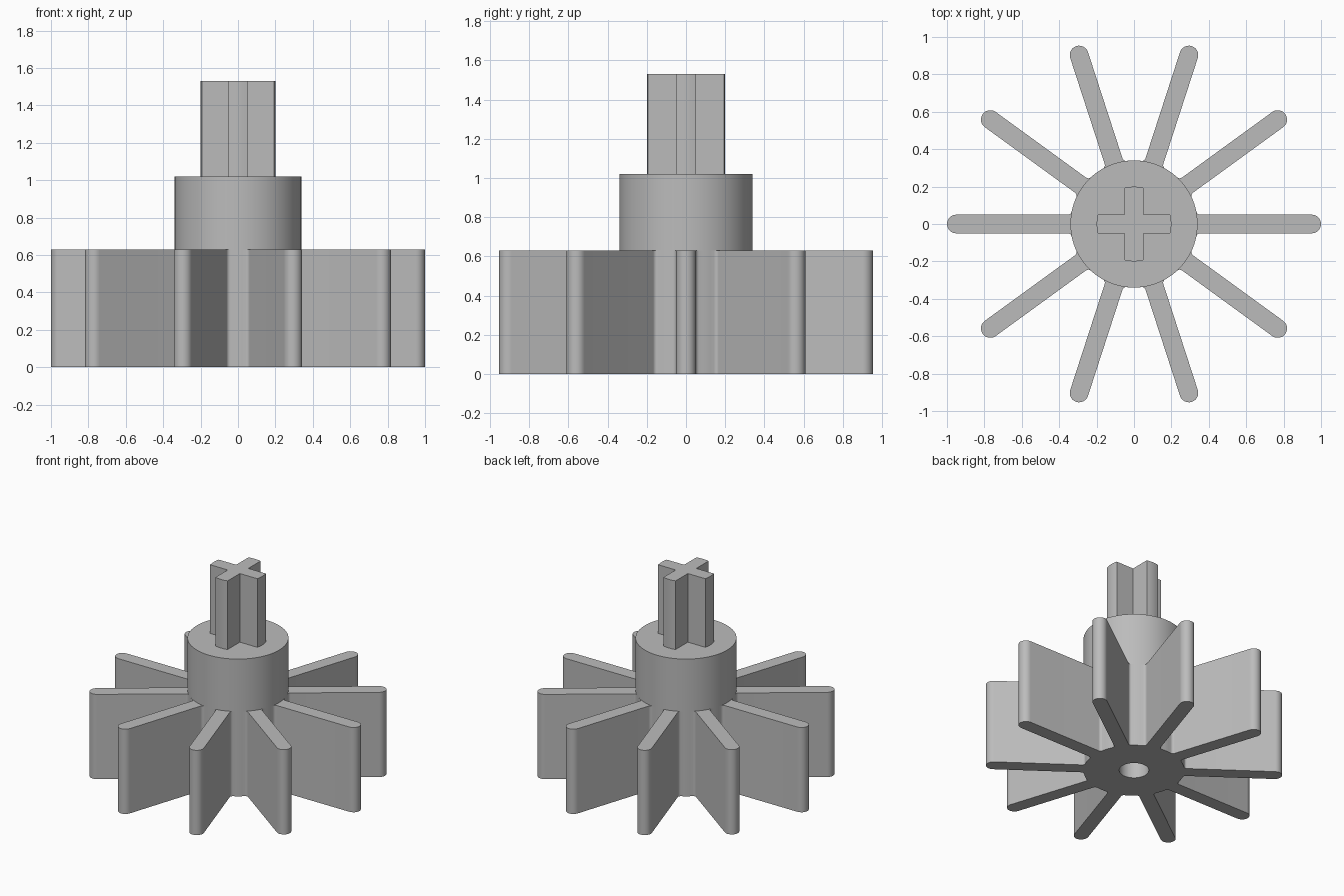
import bpy, bmesh, math
from mathutils import Vector, Matrix

if "Cube" in bpy.data.objects:
    bpy.data.objects.remove(bpy.data.objects["Cube"], do_unlink=True)

HUB_R, FIN_R, FIN_HALF, FILLET, BORE_R = 0.34, 1.0, 0.05, 0.02, 0.1
FIN_TOP, HUB_TOP, SHAFT_TOP = 0.63, 1.02, 1.53
FINS = 10

grey = bpy.data.materials.new("plain grey")
grey.use_nodes = True
colour = (0.5, 0.5, 0.5, 1)
grey.diffuse_color = colour
grey.node_tree.nodes["Principled BSDF"].inputs["Base Color"].default_value = colour


def arc(cx, cy, radius, start, end, steps):
    angles = [start + (end - start) * i / steps for i in range(steps + 1)]
    return [Vector((cx + radius * math.cos(a), cy + radius * math.sin(a))) for a in angles]


def repeat_around(points, count):
    result = []
    for i in range(count):
        turn = Matrix.Rotation(math.tau * i / count, 2)
        result += [turn @ p for p in points]
    return result


def prism(name, outline, bottom, top):
    bm = bmesh.new()
    face = bm.faces.new([bm.verts.new((p.x, p.y, bottom)) for p in outline])
    new = bmesh.ops.extrude_face_region(bm, geom=[face])["geom"]
    raised = [v for v in new if isinstance(v, bmesh.types.BMVert)]
    bmesh.ops.translate(bm, verts=raised, vec=(0, 0, top - bottom))
    bmesh.ops.recalc_face_normals(bm, faces=bm.faces)
    mesh = bpy.data.meshes.new(name)
    bm.to_mesh(mesh)
    bm.free()
    mesh.materials.append(grey)
    obj = bpy.data.objects.new(name, mesh)
    bpy.context.collection.objects.link(obj)
    return obj


def select_only(obj):
    bpy.ops.object.select_all(action='DESELECT')
    obj.select_set(True)
    bpy.context.view_layer.objects.active = obj


def circle(radius, sides):
    return arc(0, 0, radius, 0, math.tau, sides)[:-1]


# One fin with a rounded tip, filleted roots and the hub arc to the next fin
fy = FIN_HALF + FILLET
fx = math.sqrt((HUB_R + FILLET) ** 2 - fy ** 2)
lean = math.atan2(fy, fx)
right_root = arc(fx, -fy, FILLET, math.pi - lean, math.pi / 2, 4)
tip = arc(FIN_R - FIN_HALF, 0, FIN_HALF, -math.pi / 2, math.pi / 2, 12)
left_root = arc(fx, fy, FILLET, -math.pi / 2, lean - math.pi, 4)
hub_arc = arc(0, 0, HUB_R, lean, math.tau / FINS - lean, 4)[1:-1]
finned_base = prism("finned_base",
                    repeat_around(right_root + tip + left_root + hub_arc, FINS), 0, FIN_TOP)

# Round bore in the underside
cutter = prism("bore_cutter", circle(BORE_R, 48), -0.1, FIN_TOP + 0.1)
cutter.hide_render = True
cut = finned_base.modifiers.new("bore", 'BOOLEAN')
cut.operation = 'DIFFERENCE'
cut.solver = 'EXACT'
cut.object = cutter
select_only(finned_base)
bpy.ops.object.modifier_apply(modifier=cut.name)
bpy.data.objects.remove(cutter, do_unlink=True)

# Plain collar above the fins
hub = prism("hub_collar", circle(HUB_R, 80), FIN_TOP, HUB_TOP)

# Cross-shaped shaft with slightly rounded arm ends
half = math.asin(FIN_HALF / 0.2)
arm = arc(0, 0, 0.2, -half, half, 4) + [Vector((FIN_HALF, FIN_HALF))]
shaft = prism("cross_shaft", repeat_around(arm, 4), HUB_TOP, SHAFT_TOP)

for part in (finned_base, hub, shaft):
    select_only(part)
    bpy.ops.object.shade_smooth_by_angle(angle=math.radians(30))
